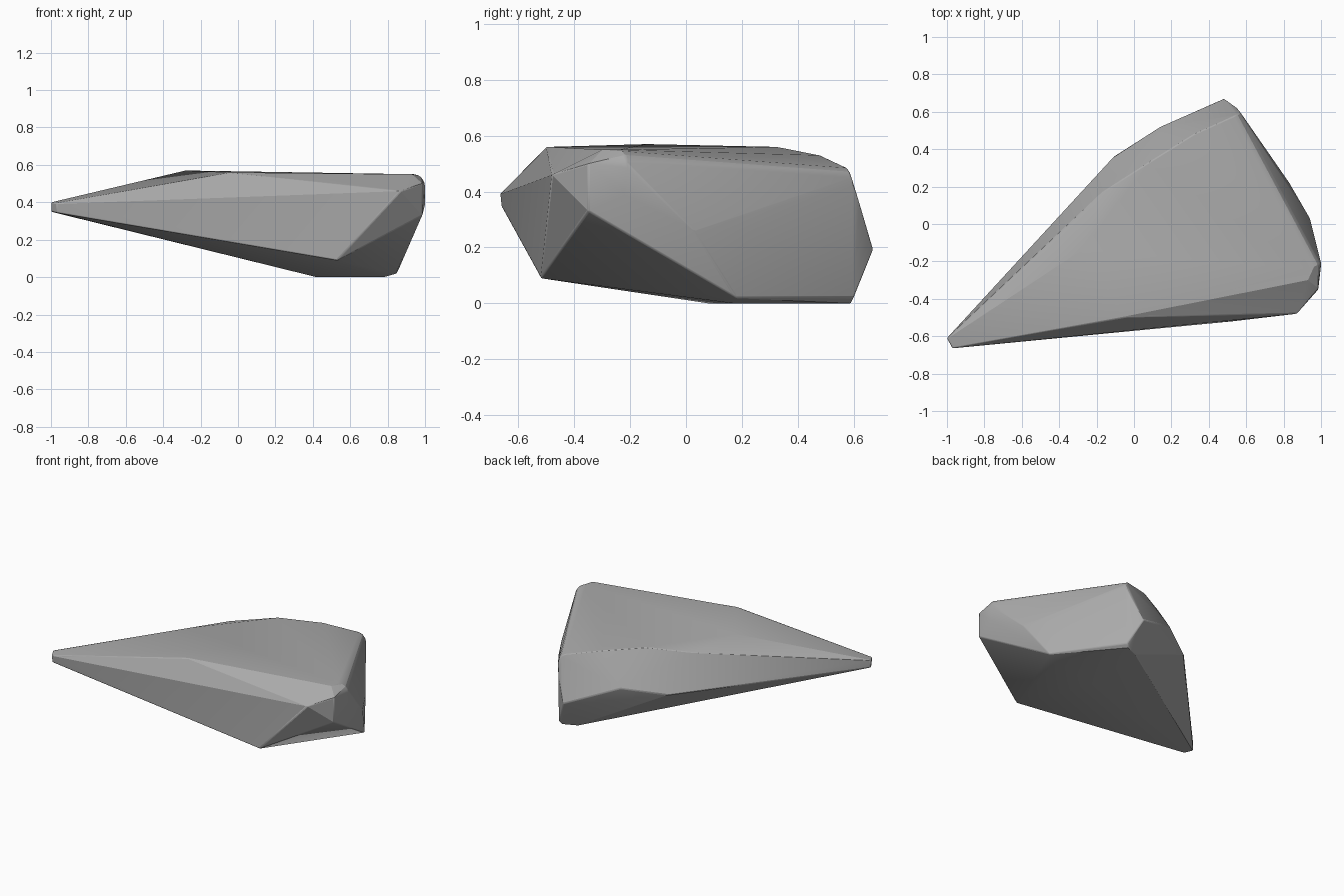
import bpy, bmesh
from math import radians

cube = bpy.data.objects.get("Cube")
if cube:
    bpy.data.objects.remove(cube, do_unlink=True)

stone = bpy.data.materials.new("stone_grey")
stone.use_nodes = True
GREY = (0.4, 0.4, 0.4, 1)
stone.diffuse_color = GREY
stone.node_tree.nodes["Principled BSDF"].inputs["Base Color"].default_value = GREY

# Corner points of the wedge-shaped boulder
tip = [(-1, -.61, .40), (-1, -.61, .35), (-.97, -.665, .395), (-.97, -.66, .345)]
top = [(-.28, -.14, .57), (-.05, -.5, .56), (-.17, .17, .53),
       (.08, .33, .56), (.32, .48, .53), (.93, -.3, .55)]
front = [(.87, -.48, .46), (.53, -.52, .09)]
side = [(.985, -.35, .33), (.985, -.35, .5), (1, -.22, .39),
        (.94, .03, .26), (.83, .22, .26)]
back = [(-.11, .36, .29), (.14, .52, .33), (.48, .67, .19), (.55, .62, .36)]
base = [(.42, .08, 0), (.78, .17, 0), (.85, .18, .02),
        (.54, .59, 0), (.56, .6, .02), (.45, .55, 0)]

# Rounded shoulder: a quarter arc swept from the side corner to the back corner
shoulder = []
for x, y, z in [(.94, -.24, .485), (.51, .565, .425)]:
    for out, up in [(0, 1), (.38, .92), (.71, .71), (.92, .38), (1, 0)]:
        shoulder.append((x + .06 * out, y + .03 * out, z + .065 * up))

bm = bmesh.new()
for p in tip + top + front + side + back + base + shoulder:
    bm.verts.new(p)
hull = bmesh.ops.convex_hull(bm, input=bm.verts)
loose = {g for g in hull["geom_interior"] + hull["geom_unused"]
         if isinstance(g, bmesh.types.BMVert)}
bmesh.ops.delete(bm, geom=list(loose), context="VERTS")
bmesh.ops.dissolve_limit(bm, angle_limit=radians(2), verts=bm.verts, edges=bm.edges)
bmesh.ops.recalc_face_normals(bm, faces=bm.faces)

mesh = bpy.data.meshes.new("boulder")
bm.to_mesh(mesh)
bm.free()
mesh.materials.append(stone)
boulder = bpy.data.objects.new("boulder", mesh)
bpy.context.collection.objects.link(boulder)

# Slightly worn edges
bevel = boulder.modifiers.new("worn_edges", "BEVEL")
bevel.width = .006
bevel.segments = 2
bevel.limit_method = "ANGLE"
bevel.angle_limit = radians(30)

bpy.context.view_layer.objects.active = boulder
boulder.select_set(True)
bpy.ops.object.shade_smooth_by_angle(angle=radians(22))
